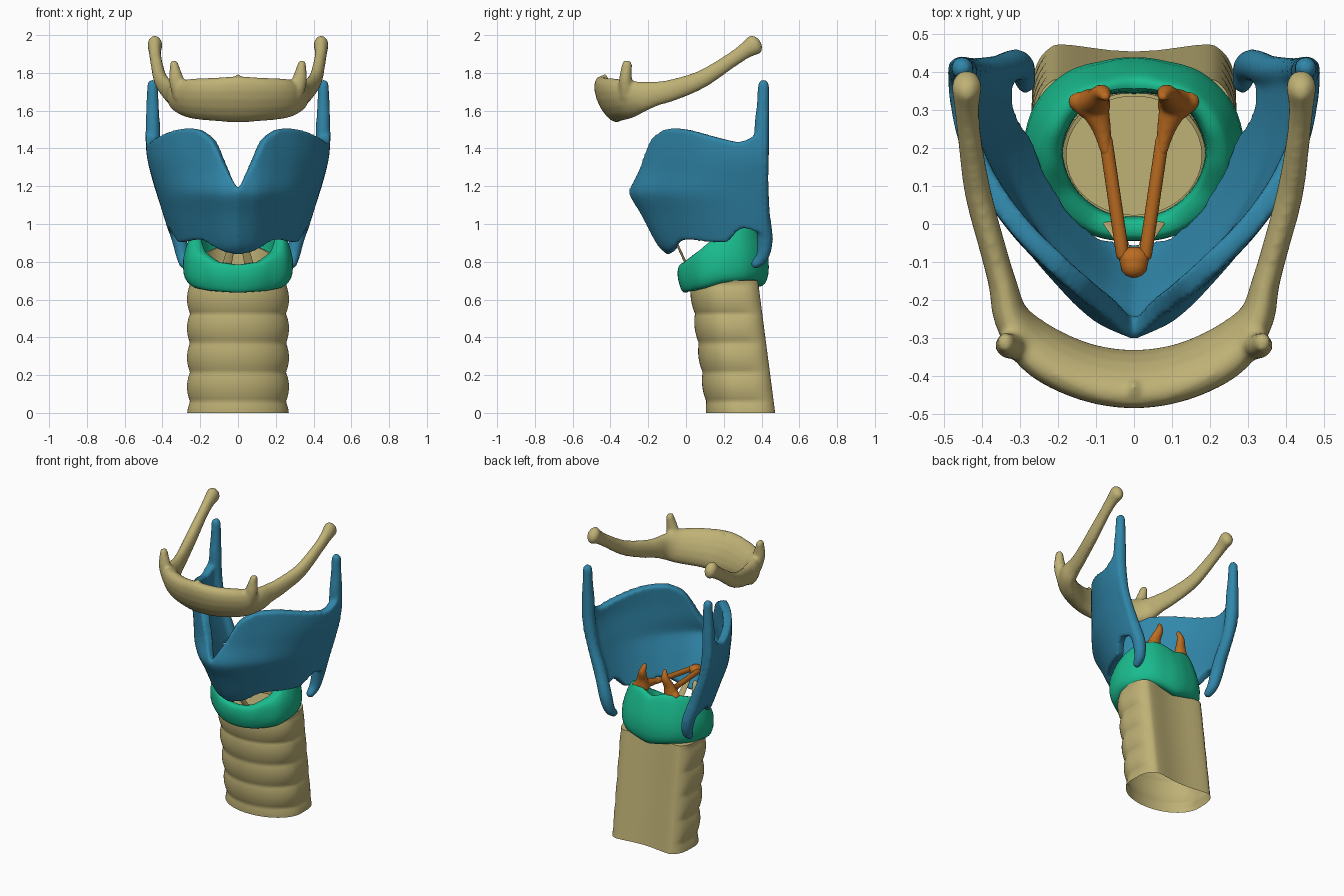
import bpy, bmesh
from math import sin, cos, pi, radians
from mathutils import Vector

if "Cube" in bpy.data.objects:
    bpy.data.objects.remove(bpy.data.objects["Cube"])

def material(name, rgb):
    m = bpy.data.materials.new(name)
    m.diffuse_color = (*rgb, 1)
    m.use_nodes = True
    m.node_tree.nodes["Principled BSDF"].inputs["Base Color"].default_value = m.diffuse_color
    return m

TAN = material("bone_tan", (0.52, 0.44, 0.18))
BLUE = material("cartilage_blue", (0.03, 0.24, 0.40))
GREEN = material("cartilage_green", (0.01, 0.50, 0.27))
ORANGE = material("ligament_orange", (0.50, 0.15, 0.015))

def lookup(table, x):
    """Linear interpolation in a list of (x, value)."""
    if x <= table[0][0]:
        return table[0][1]
    for (a, va), (b, vb) in zip(table, table[1:]):
        if x <= b:
            return va + (vb - va) * (x - a) / (b - a)
    return table[-1][1]

def spline(pts, steps=6):
    """Catmull-Rom through tuples of any length."""
    p = [pts[0]] + list(pts) + [pts[-1]]
    out = []
    for a, b, c, d in zip(p, p[1:], p[2:], p[3:]):
        for k in range(steps):
            t = k / steps
            out.append([0.5 * (2 * q + (r - o) * t + (2 * o - 5 * q + 4 * r - s) * t * t
                               + (3 * q - o - 3 * r + s) * t ** 3)
                        for o, q, r, s in zip(a, b, c, d)])
    return out + [list(pts[-1])]

def loft(bm, rings, closed=False, cap_start=True, cap_end=True):
    vs = [[bm.verts.new(p) for p in ring] for ring in rings]
    pairs = list(zip(vs, vs[1:])) + ([(vs[-1], vs[0])] if closed else [])
    n = len(vs[0])
    for a, b in pairs:
        for i in range(n):
            j = (i + 1) % n
            bm.faces.new((a[i], a[j], b[j], b[i]))
    if not closed:
        if cap_start:
            bm.faces.new(vs[0][::-1])
        if cap_end:
            bm.faces.new(vs[-1])

def tube(bm, pts, ref=(0, 0, 1), lean=lambda y: 0, n=16):
    """Round-ended elliptical sweep; each point is (x, y, z, width, height)."""
    path = spline(pts)
    c = [Vector(p[:3]) for p in path]
    rings = []

    def ring(i, scale, push):
        t = (c[min(i + 1, len(c) - 1)] - c[max(i - 1, 0)]).normalized()
        side = t.cross(Vector(ref)).normalized()
        up = side.cross(t)
        w, h = path[i][3] / 2 * scale, path[i][4] / 2 * scale
        o = c[i] + t * push * min(path[i][3:]) / 2
        out = []
        for k in range(n):
            a = 2 * pi * k / n
            p = o + side * w * cos(a) + up * h * sin(a)
            p.y -= lean(c[i].y) * h * sin(a)
            out.append(p)
        rings.append(out)
    for a in (75, 50, 25):
        ring(0, cos(radians(a)), -sin(radians(a)))
    for i in range(len(c)):
        ring(i, 1, 0)
    for a in (25, 50, 75):
        ring(len(c) - 1, cos(radians(a)), sin(radians(a)))
    loft(bm, rings)

def finish(bm, name, mat, voxel=0, smooth=4):
    bmesh.ops.recalc_face_normals(bm, faces=bm.faces)
    me = bpy.data.meshes.new(name)
    bm.to_mesh(me)
    bm.free()
    me.materials.append(mat)
    for p in me.polygons:
        p.use_smooth = True
    me.set_sharp_from_angle(angle=radians(50))
    ob = bpy.data.objects.new(name, me)
    bpy.context.collection.objects.link(ob)
    if voxel:  # fuse overlapping pieces into one organic surface
        r = ob.modifiers.new("fuse", "REMESH")
        r.mode, r.voxel_size, r.use_smooth_shade = 'VOXEL', voxel, True
        s = ob.modifiers.new("soften", "SMOOTH")
        s.factor, s.iterations = 0.5, smooth
    return ob

def mirrored(pts, s):
    return [(s * p[0], *p[1:]) for p in pts]

# Hyoid bone: body with greater horns, lesser horns, midline bump
bm = bmesh.new()
half = [(0.13, -0.388, 1.66, .13, .23), (0.25, -0.33, 1.665, .125, .21),
        (0.32, -0.25, 1.675, .095, .165), (0.345, -0.16, 1.69, .075, .13),
        (0.37, -0.07, 1.71, .07, .115), (0.41, 0.08, 1.765, .07, .095),
        (0.433, 0.23, 1.86, .062, .08), (0.44, 0.31, 1.915, .066, .085),
        (0.44, 0.36, 1.947, .08, .11)]
tube(bm, mirrored(half[::-1], -1) + [(0, -0.408, 1.66, .13, .245)] + half,
     lean=lambda y: lookup([(-.3, .35), (-.15, 0)], y))
for s in (-1, 1):
    tube(bm, mirrored([(.30, -.31, 1.68, .09, .09), (.325, -.32, 1.76, .08, .07),
                       (.338, -.312, 1.845, .045, .055)], s), ref=(0, 1, 0))
tube(bm, [(0, -.43, 1.72, .04, .06), (0, -.43, 1.785, .02, .03)], ref=(0, 1, 0))
finish(bm, "hyoid_bone", TAN, 0.011, 3)

# Thyroid cartilage: V-shaped plates plus rear borders running into the horns
FRONT = spline([(.84, -.10), (.89, -.155), (1.05, -.24), (1.15, -.30), (1.2, -.30), (1.3, -.27), (1.5, -.25)])
WIDTH = spline([(.77, .30), (.91, .35), (1.05, .395), (1.2, .44), (1.35, .48), (1.5, .488)])
PLAN = spline([(0, 0), (.05, .2), (.11, .33), (.17, .43), (.32, .645), (.5, .83), (.69, .95), (.87, 1), (1, 1)])
TOP = spline([(0, 1.19), (.02, 1.25), (.07, 1.41), (.13, 1.475), (.22, 1.505), (.35, 1.5),
              (.5, 1.475), (.74, 1.435), (.82, 1.44), (.92, 1.48), (1, 1.58)])
BASE = spline([(0, .835), (.1, .86), (.25, .91), (.43, .905), (.63, .90), (.73, .955), (.82, .975), (1, .93)])

def plate(t, z):
    a, y0 = abs(t), lookup(FRONT, z)
    x = lookup(WIDTH, z) * lookup(PLAN, a)
    return Vector((x if t > 0 else -x, y0 + a * (0.43 - y0), z))

bm = bmesh.new()
rings = []
N, M = 32, 24
for i in range(-N, N + 1):
    t = i / N * abs(i / N) ** 0.5
    zb, zt = lookup(BASE, abs(t)), lookup(TOP, abs(t))
    outer, inner = [], []
    for j in range(M + 1):
        z = zb + (zt - zb) * j / M
        p = plate(t, z)
        n = (plate(t + .03, z) - plate(t - .03, z)).cross(plate(t, z + .03) - plate(t, z - .03))
        q = p - n.normalized() * 0.055
        if q.x * t <= 0:
            q.x = 0
        outer.append(p)
        inner.append(q)
    rings.append(outer + inner[::-1])
loft(bm, rings)
for s in (-1, 1):
    tube(bm, mirrored([(.285, .37, .79, .055, .055), (.293, .405, .83, .07, .07),
                       (.312, .418, .92, .08, .085), (.358, .405, 1.06, .075, .08),
                       (.415, .40, 1.22, .07, .075), (.446, .40, 1.38, .08, .08),
                       (.451, .402, 1.52, .077, .08), (.452, .408, 1.64, .066, .066),
                       (.452, .41, 1.735, .06, .06)], s), ref=(0, 1, 0))
finish(bm, "thyroid_cartilage", BLUE, 0.0115, 5)

# Cricoid cartilage: signet ring, low in front, tall and narrowing upward behind
OUT = [(0, .235), (45, .255), (65, .285), (90, .293), (115, .293), (140, .278), (160, .255), (180, .25)]
INN = [(0, .17), (45, .178), (90, .188), (135, .175), (180, .15)]
CTOP = [(0, .785), (30, .80), (60, .86), (80, .93), (105, .985), (135, 1.015), (155, 1.01), (180, .98)]
CBOT = [(0, .635), (45, .645), (70, .66), (90, .685), (140, .695), (180, .665)]
bm = bmesh.new()
rings = []
for i in range(72):
    th = 2 * pi * i / 72
    d = abs((i * 5 + 180) % 360 - 180)
    ro, ri, zt, zb = (lookup(tb, d) for tb in (OUT, INN, CTOP, CBOT))
    ring = []
    for k in range(24):
        a = 2 * pi * k / 24
        ca, sa = cos(a), sin(a)
        ca = (abs(ca) ** 0.5) * (1 if ca > 0 else -1)
        sa = (abs(sa) ** 0.75) * (1 if sa > 0 else -1)
        z = (zt + zb) / 2 + (zt - zb) / 2 * sa
        r_out = ro - 0.045 * max(0, (z - .82) / .16) - 0.02 * max(0, (.72 - z) / .08)
        r = (r_out + ri) / 2 + (r_out - ri) / 2 * ca
        ring.append((r * sin(th), 0.19 - r * cos(th), z))
    rings.append(ring)
loft(bm, rings, closed=True)
cr = finish(bm, "cricoid_cartilage", GREEN)
sm = cr.modifiers.new("soften", "SMOOTH")
sm.factor, sm.iterations = 0.5, 3

# Trachea: leaning ringed tube, flat grooved back, open below, lining and floor on top
bm = bmesh.new()
rings = []
K = 72
for j in range(57):
    z = 0.70 * j / 56
    ring = []
    for k in range(K):
        a = 2 * pi * k / K
        x, y = sin(a), -cos(a)
        if y > 0:
            x = abs(x) ** 0.6 * (1 if x > 0 else -1)
            y = y ** 0.45 * 1.1
        wave = abs(sin(pi * (z - 0.215) / 0.155)) ** 0.8  # rounded rings, narrow grooves
        f = 1 + (0.065 * wave - 0.035) * lookup([(.3, 1), (.9, 0)], y)
        x, y = x * .262 * f, y * .185 * f
        if y > 0 and abs(x) < .21:
            y -= .045 * (1 - (x / .21) ** 2)
        ring.append((x, 0.295 - 0.13 * z + y, z))
    rings.append(ring)
for r, z0, rise in ((.19, .71, 0), (.188, .73, .16), (.178, .73, .16), (.178, .72, 0)):
    rings.append([(r * sin(2 * pi * k / K), .18 - (r - .022) * cos(2 * pi * k / K),
                   z0 + rise * (1 - cos(2 * pi * k / K)) / 2) for k in range(K)])
loft(bm, rings, cap_start=False)
finish(bm, "trachea", TAN)

# Thin bands from the front of the cricoid up to the thyroid
bm = bmesh.new()
for s in (-1, 1):
    tube(bm, mirrored([(.06, .005, .78, .05, .012), (.025, -.06, .92, .03, .012)], s), ref=(0, 1, 0))
finish(bm, "cricothyroid_bands", TAN)

# Arytenoid cartilages: apex, muscular process and vocal process
for s, side in ((-1, "left"), (1, "right")):
    bm = bmesh.new()
    tube(bm, mirrored([(.11, .315, 1.0, .10, .085), (.10, .325, 1.055, .07, .06),
                       (.085, .345, 1.11, .05, .045), (.075, .335, 1.155, .028, .025)], s), ref=(0, 1, 0))
    tube(bm, mirrored([(.10, .32, 1.01, .06, .06), (.15, .322, 1.0, .05, .045)], s))
    tube(bm, mirrored([(.105, .31, 1.015, .08, .07), (.085, .25, 1.005, .05, .05),
                       (.073, .19, 1.0, .03, .035)], s))
    finish(bm, "arytenoid_" + side, ORANGE, 0.007, 3)

# Vocal ligaments meeting at a small front anchor
bm = bmesh.new()
for s in (-1, 1):
    tube(bm, mirrored([(.074, .22, 1.0, .035, .035), (.03, -.08, .98, .035, .035)], s))
tube(bm, [(0, -.09, .98, .08, .06), (0, -.112, .98, .07, .06)])
finish(bm, "vocal_ligaments", ORANGE)
